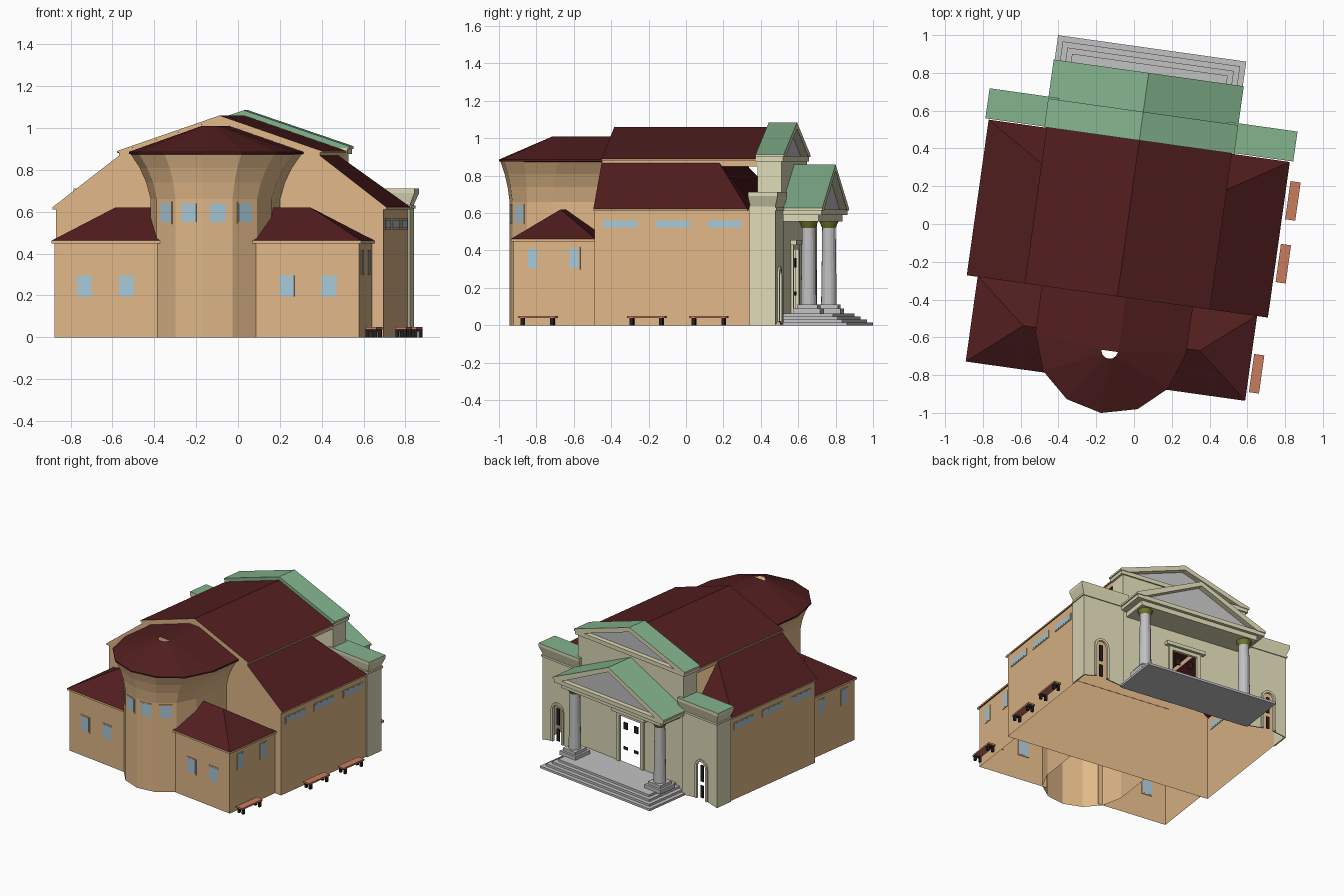
import bpy, bmesh, math
from mathutils import Matrix, Vector

if "Cube" in bpy.data.objects:
    bpy.data.objects.remove(bpy.data.objects["Cube"])

# Whole building is turned about 8 degrees; parts are built in its own axes
WORLD = Matrix.Rotation(math.radians(-8), 4, 'Z') @ Matrix.Translation((-0.034, 0, 0))


def mat(name, r, g, b):
    m = bpy.data.materials.new(name)
    lin = [((c / 255 + 0.055) / 1.055) ** 2.4 for c in (r, g, b)]
    m.diffuse_color = (*lin, 1)
    m.use_nodes = True
    m.node_tree.nodes["Principled BSDF"].inputs["Base Color"].default_value = m.diffuse_color
    return m


TAN = mat("tan_wall", 224, 184, 136)
RED = mat("dark_red_roof", 82, 30, 31)
GREEN = mat("green_roof", 131, 179, 141)
CREAM = mat("cream_stone", 221, 217, 182)
GREY = mat("grey_stone", 194, 194, 196)
BLUE = mat("blue_glass", 166, 200, 216)
BRICK = mat("bench_brick", 202, 124, 94)
BLACK = mat("black", 36, 32, 32)
OLIVE = mat("olive_capital", 116, 122, 45)

X, Y, Z = Vector((1, 0, 0)), Vector((0, 1, 0)), Vector((0, 0, 1))
HALF = math.pi / 2


def finish(name, bm, side, top=None, drop=(), rule=lambda n: n.z > 0.1):
    """Make the object; faces matching the rule get the top colour, faces towards drop are left open."""
    bmesh.ops.recalc_face_normals(bm, faces=bm.faces)
    bm.normal_update()
    gone = [f for f in bm.faces if any(f.normal.dot(d) > 0.95 for d in drop)]
    bmesh.ops.delete(bm, geom=gone, context='FACES')
    for f in bm.faces:
        f.material_index = 1 if top and rule(f.normal) else 0
    me = bpy.data.meshes.new(name)
    bm.to_mesh(me)
    bm.free()
    me.materials.append(side)
    if top:
        me.materials.append(top)
    ob = bpy.data.objects.new(name, me)
    ob.matrix_world = WORLD
    bpy.context.collection.objects.link(ob)


def hull(name, pts, side, top=None, **kw):
    bm = bmesh.new()
    bmesh.ops.convex_hull(bm, input=[bm.verts.new(p) for p in pts])
    bmesh.ops.dissolve_limit(bm, angle_limit=0.01, verts=bm.verts, edges=bm.edges)
    finish(name, bm, side, top, **kw)


def box(name, side, u, v, z, top=None, yaw=0, **kw):
    """Box from (min, max) ranges, optionally turned about its centre."""
    bm = bmesh.new()
    c = Vector([(r[0] + r[1]) / 2 for r in (u, v, z)])
    s = [abs(r[1] - r[0]) for r in (u, v, z)]
    m = Matrix.Translation(c) @ Matrix.Rotation(yaw, 4, 'Z') @ Matrix.Diagonal((*s, 1))
    bmesh.ops.create_cube(bm, size=1, matrix=m)
    finish(name, bm, side, top, **kw)


def prism(name, profile, v0, v1, side, top=None, **kw):
    """Extrude a (u, z) profile along the length of the building."""
    bm = bmesh.new()
    f = bm.faces.new([bm.verts.new((u, v0, z)) for u, z in profile])
    g = bmesh.ops.extrude_face_region(bm, geom=[f])
    bmesh.ops.translate(bm, vec=(0, v1 - v0, 0),
                        verts=[e for e in g['geom'] if isinstance(e, bmesh.types.BMVert)])
    finish(name, bm, side, top, **kw)


def window(name, u, v, yaw, w, z0, z1):
    """Glass in a thin frame; yaw turns it from the -v direction."""
    for part, m, grow, t in (("frame", TAN, 0.008, 0.008), ("glass", BLUE, 0, 0.01)):
        box(f"{name}_{part}", m, (u - w / 2 - grow, u + w / 2 + grow), (v - t / 2, v + t / 2),
            (z0 - grow, z1 + grow), yaw=yaw)


# Hollow main body: outer walls, rear gable and nave roof
box("main_walls", TAN, (-0.79, 0.79), (-0.388, 0.455), (0, 0.62), drop=(Z, -Z, Y))
prism("rear_gable", [(-0.485, 0.6), (0.485, 0.6), (0.485, 0.885), (0, 1.05), (-0.485, 0.885)],
      -0.391, -0.385, TAN)
prism("nave_roof", [(-0.495, 0.88), (0, 1.047), (0.495, 0.88), (0.495, 0.89), (0, 1.06), (-0.495, 0.89)],
      -0.392, 0.45, TAN, RED, rule=lambda n: abs(n.z) > 0.1)

for s, side in ((-1, "left"), (1, "right")):
    box(f"{side}_nave_wall", TAN, (s * 0.478, s * 0.485), (-0.388, 0.45), (0.85, 0.885))

    # Side aisle: roof hipped towards the facade
    hull(f"{side}_aisle_roof",
         [(s * u, v, z) for u in (0.48, 0.805) for v in (-0.392, 0.44) for z in (0.61, 0.622)] +
         [(s * 0.48, v, 0.872) for v in (-0.392, 0.24)], TAN, RED, drop=(-Z, -s * X))
    for i, v in enumerate((-0.248, 0.034, 0.317)):
        window(f"{side}_aisle_window_{i}", s * 0.79, v, HALF, 0.185, 0.522, 0.56)

    # Rear wing with hipped roof
    box(f"{side}_wing_wall", TAN, (s * 0.2, s * 0.735), (-0.833, -0.388), (0, 0.452),
        drop=(Z, -Z, Y, -s * X))
    hull(f"{side}_wing_roof",
         [(s * u, v, z) for u in (0.19, 0.747) for v in (-0.845, -0.388) for z in (0.448, 0.462)] +
         [(s * u, -0.615, 0.62) for u in (0.19, 0.472)], TAN, RED, drop=(-Z, Y, -s * X))
    for i, u in enumerate((0.387, 0.59)):
        window(f"{side}_wing_rear_window_{i}", s * u, -0.833, 0, 0.072, 0.195, 0.295)
    for i, v in enumerate((-0.73, -0.505)):
        window(f"{side}_wing_side_window_{i}", s * 0.735, v, HALF, 0.05, 0.305, 0.41)

    # Facade wing with arched doorway, flared cornice and green cap
    def arch(r):
        return [(s * 0.66 + r, 0.02)] + [
            (s * 0.66 + r * math.cos(a * math.pi / 8), 0.26 + r * math.sin(a * math.pi / 8))
            for a in range(9)] + [(s * 0.66 - r, 0.02)]

    def around(r, lo, hi, z0, z1):
        """Upright sheet with an arched opening cut from its lower edge."""
        return [(s * 0.66 + hi, z0), *arch(r), (s * 0.66 - lo, z0), (s * 0.66 - lo, z1),
                (s * 0.66 + hi, z1)]

    lo, hi = (0.18, 0.14) if s > 0 else (0.14, 0.18)
    prism(f"{side}_facade_front", around(0.04, lo, hi, 0, 0.64), 0.582, 0.59, CREAM)
    prism(f"{side}_arched_door_frame", arch(0.056) + arch(0.04)[::-1], 0.582, 0.6, CREAM)
    for i, (w, z0, z1) in enumerate(((0.012, 0.03, 0.12), (0.012, 0.15, 0.27))):
        box(f"{side}_arched_door_bar_{i}", BLACK, (s * 0.66 - w, s * 0.66 + w), (0.58, 0.588), (z0, z1))
    box(f"{side}_facade_return", CREAM, (s * 0.79, s * 0.80), (0.45, 0.59), (0, 0.64))
    box(f"{side}_facade_moulding", CREAM, (s * 0.45, s * 0.807), (0.45, 0.597), (0.615, 0.63))
    hull(f"{side}_facade_cornice",
         [(s * 0.45, v, z) for v in (0.455, 0.59) for z in (0.635, 0.685)] +
         [(s * 0.80, v, 0.635) for v in (0.455, 0.59)] +
         [(s * u, v, 0.69) for u in (0.45, 0.823) for v in (0.445, 0.605)], CREAM)
    box(f"{side}_facade_cap", CREAM, (s * 0.45, s * 0.823), (0.445, 0.605), (0.69, 0.712), GREEN)

    # Portico column with stepped base and capital
    cu, cv = s * 0.39, 0.712
    for i, (h, z0, z1) in enumerate(((0.072, 0.06, 0.09), (0.056, 0.09, 0.112))):
        box(f"{side}_column_base_{i}", GREY, (cu - h, cu + h), (cv - h, cv + h), (z0, z1))
    for part, r1, r2, z0, z1, m in (("shaft", 0.042, 0.036, 0.11, 0.525, GREY),
                                    ("capital", 0.036, 0.052, 0.52, 0.556, OLIVE)):
        bm = bmesh.new()
        bmesh.ops.create_cone(bm, cap_ends=True, segments=16, radius1=r1, radius2=r2, depth=z1 - z0,
                              matrix=Matrix.Translation((cu, cv, (z0 + z1) / 2)))
        finish(f"{side}_column_{part}", bm, m)

# Apse: half-round wall that flares out under the eaves
ANGLES = [math.radians(a) for a in (-86, -56, -28, 0, 28, 56, 86)]


def ring(bm, r, cv, z):
    pts = [(r * math.sin(a), cv - r * math.cos(a)) for a in ANGLES]
    return [bm.verts.new((u, v, z)) for u, v in [(-r, -0.388), *pts, (r, -0.388)]]


def loft(bm, rings):
    for a, b in zip(rings, rings[1:]):
        for i in range(len(a) - 1):
            bm.faces.new((a[i], a[i + 1], b[i + 1], b[i]))


bm = bmesh.new()
loft(bm, [ring(bm, 0.292 + 0.103 * t, -0.665 + 0.053 * t, z)
          for t, z in ((0, 0), (0, 0.66), (0.22, 0.74), (0.55, 0.81), (1, 0.876))])
finish("apse_wall", bm, TAN)
bm = bmesh.new()
rings = [ring(bm, 0.393, -0.611, 0.874), ring(bm, 0.404, -0.611, 0.876),
         ring(bm, 0.404, -0.611, 0.886), ring(bm, 0.045, -0.68, 1.01)]
loft(bm, rings)
top = rings[-1]
bm.faces.new((top[0], top[1], top[-2], top[-1]))
finish("apse_roof", bm, RED)
for i in range(4):
    a, b = ANGLES[i + 1], ANGLES[i + 2]
    mid = 0.292 * math.cos((b - a) / 2)
    m = (a + b) / 2
    window(f"apse_window_{i}", mid * math.sin(m), -0.665 - mid * math.cos(m), m, 0.075, 0.55, 0.64)

# Central facade with an open doorway, and the two pediments
prism("facade_centre_front", [(-0.485, 0), (-0.095, 0), (-0.095, 0.405), (0.095, 0.405), (0.095, 0),
                              (0.485, 0), (0.485, 0.88), (-0.485, 0.88)], 0.572, 0.58, CREAM)
box("facade_centre_top", CREAM, (-0.485, 0.485), (0.45, 0.575), (0.62, 0.88), drop=(-Z,))
box("entablature", CREAM, (-0.455, 0.455), (0.57, 0.775), (0.555, 0.6))
for name, z, peak, v0, v1 in (("upper", 0.905, 1.085, 0.442, 0.595), ("portico", 0.62, 0.86, 0.57, 0.803)):
    box(f"{name}_cornice", CREAM, (-0.5, 0.5), (v0, v1 - 0.005), (z - 0.03, z))
    prism(f"{name}_tympanum", [(-0.47, z - 0.005), (0.47, z - 0.005), (0, peak - 0.025)],
          v0 + 0.01, v1 - 0.04, GREY)
    prism(f"{name}_gable_roof", [(-0.508, z - 0.005), (-0.44, z - 0.005), (0, peak - 0.034),
                                 (0.44, z - 0.005), (0.508, z - 0.005), (0.508, z + 0.008),
                                 (0, peak), (-0.508, z + 0.008)], v0, v1, CREAM, GREEN,
          rule=lambda n: n.z > 0.1 or n.y < -0.9)

# Main door surround and door panels
prism("door_frame", [(-0.125, 0.06), (-0.095, 0.06), (-0.095, 0.405), (0.095, 0.405), (0.095, 0.06),
                     (0.125, 0.06), (0.125, 0.43), (-0.125, 0.43)], 0.572, 0.592, CREAM)
box("door_hood", CREAM, (-0.15, 0.15), (0.57, 0.612), (0.43, 0.455))
for s in (-1, 1):
    for i, (z, h) in enumerate(((0.16, 0.02), (0.31, 0.05))):
        box(f"door_panel_{i}", BLACK, (s * 0.03, s * 0.065), (0.575, 0.582), (z, z + h))

# Entrance steps
for i in range(4):
    d = 0.029 * i
    box(f"step_{i}", GREY, (-0.503 + d, 0.503 - d), (0.575, 0.934 - d), (0.016 * i, 0.016 * (i + 1)))

# Benches along the right side
for i, (u, v) in enumerate(((0.85, 0.238), (0.846, -0.098), (0.787, -0.695))):
    box(f"bench_seat_{i}", BRICK, (u - 0.027, u + 0.027), (v - 0.102, v + 0.102), (0.038, 0.05))
    for k in (-1, 1):
        cv = v + k * 0.08
        for j in (-1, 1):
            cu = u + j * 0.019
            box(f"bench_leg_{i}", BLACK, (cu - 0.008, cu + 0.008), (cv - 0.009, cv + 0.009), (0, 0.038))
        box(f"bench_brace_{i}", BLACK, (u - 0.027, u + 0.027), (cv - 0.009, cv + 0.009), (0.028, 0.04))
